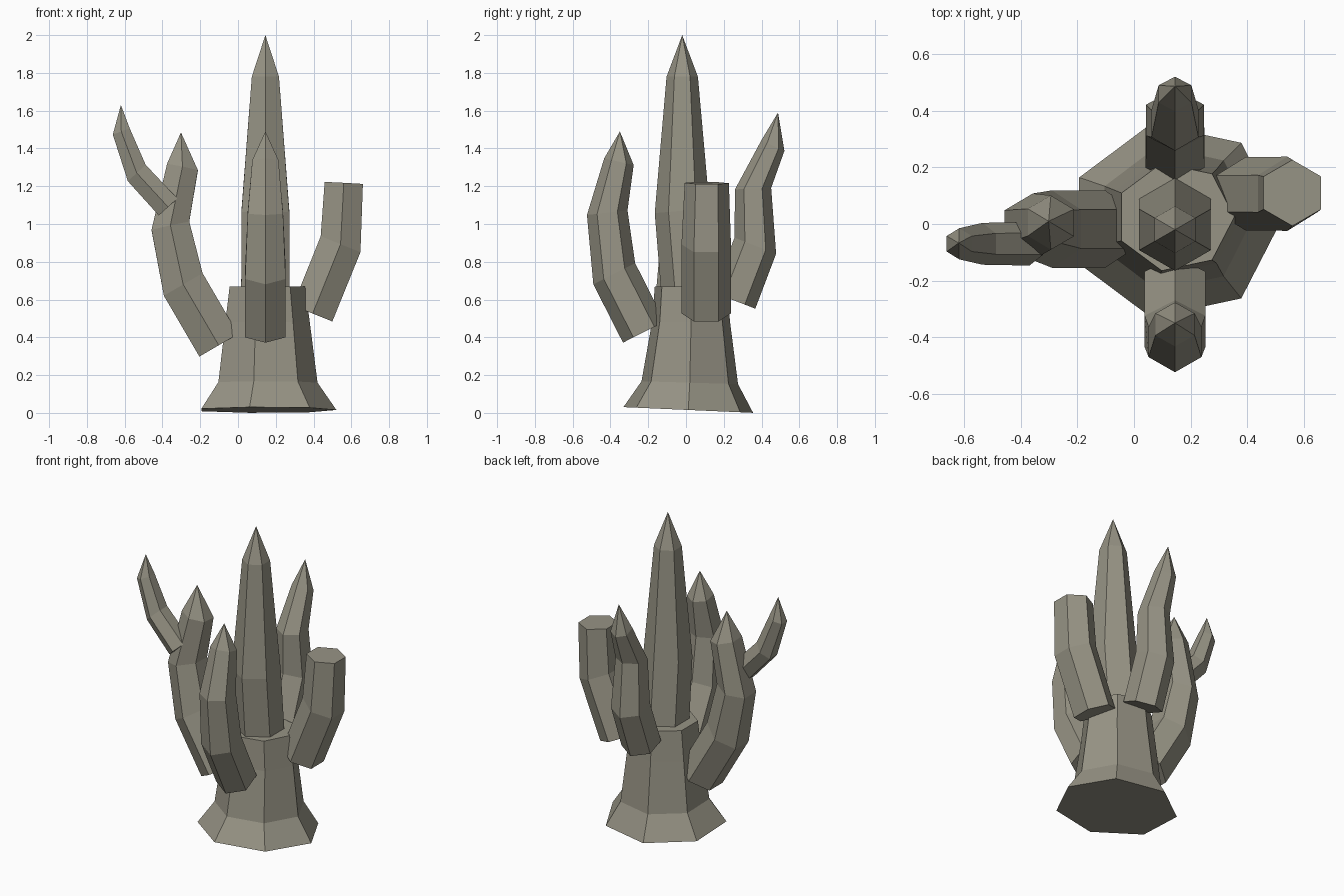
import bpy
from math import sin, cos, tau
from mathutils import Vector

if "Cube" in bpy.data.objects:
    bpy.data.objects.remove(bpy.data.objects["Cube"])

# Dull olive-grey stone
stone = bpy.data.materials.new("stone")
stone.diffuse_color = (0.31, 0.295, 0.235, 1)
stone.use_nodes = True
stone.node_tree.nodes["Principled BSDF"].inputs["Base Color"].default_value = stone.diffuse_color


def make_object(name, verts, faces):
    mesh = bpy.data.meshes.new(name)
    mesh.from_pydata(verts, [], faces)
    mesh.update()
    mesh.materials.append(stone)
    obj = bpy.data.objects.new(name, mesh)
    bpy.context.collection.objects.link(obj)
    return obj


def skin(name, rings, tip=None):
    """Bridge equal rings of points, cap the base, close with a tip or a flat cap."""
    n = len(rings[0])
    verts = [p for ring in rings for p in ring]
    faces = [tuple(reversed(range(n)))]
    for k in range(len(rings) - 1):
        for i in range(n):
            a, b = k * n + i, k * n + (i + 1) % n
            faces.append((a, b, b + n, a + n))
    last = (len(rings) - 1) * n
    if tip:
        verts.append(Vector(tip))
        faces += [(last + i, last + (i + 1) % n, last + n) for i in range(n)]
    else:
        faces.append(tuple(range(last, last + n)))
    return make_object(name, verts, faces)


def arm(name, path, tip=None):
    """Six-sided limb; each (x, y, z, radius) ring squares up to the segment below it."""
    pts = [Vector(p[:3]) for p in path]
    rings = []
    for k, c in enumerate(pts):
        j = max(k, 1)
        t = (pts[j] - pts[j - 1]).normalized()
        u = t.cross(Vector((1, 0, 0))).normalized()
        v = t.cross(u)
        r = path[k][3]
        rings.append([c + r * (cos(tau * i / 6) * u + sin(tau * i / 6) * v) for i in range(6)])
    return skin(name, rings, tip)


# Seven-sided flared trunk: height, centre y, x radius, y radius, base tilt
CX = 0.145
trunk = []
for z, cy, rx, ry, tilt in [(0.0155, 0.012, 0.376, 0.352, -0.044),
                            (0.16, 0.02, 0.276, 0.262, -0.03),
                            (0.48, 0.027, 0.235, 0.212, -0.01),
                            (0.67, 0.025, 0.21, 0.195, 0)]:
    trunk.append([Vector((CX + rx * cos(tau * i / 7), cy + ry * sin(tau * i / 7),
                          z + tilt * ry * sin(tau * i / 7))) for i in range(7)])
skin("trunk", trunk)

# Tall central spike
arm("central_spike", [(CX, 0.02, 0.6, 0.148), (CX, -0.02, 1.07, 0.146),
                      (CX, -0.02, 1.78, 0.083)], (CX, -0.02, 2.0))

# Front and back arms
arm("front_arm", [(CX, -0.223, 0.428, 0.124), (CX, -0.38, 0.737, 0.124),
                  (CX, -0.417, 1.06, 0.108), (CX, -0.355, 1.33, 0.08)], (CX, -0.35, 1.49))
arm("back_arm", [(CX, 0.255, 0.595, 0.12), (CX, 0.367, 0.885, 0.118),
                 (CX, 0.355, 1.187, 0.096), (CX, 0.46, 1.415, 0.067)], (CX, 0.487, 1.59))

# Blunt right arm with a flat cut end
arm("right_arm", [(0.395, 0.107, 0.526, 0.13), (0.543, 0.107, 0.893, 0.131),
                  (0.56, 0.11, 1.217, 0.117)])

# Left arm and the small branch growing from it
arm("left_arm", [(-0.102, -0.018, 0.358, 0.137), (-0.29, -0.018, 0.68, 0.137),
                 (-0.358, -0.01, 0.99, 0.118), (-0.294, 0.005, 1.3, 0.096)], (-0.302, 0.01, 1.485))
arm("left_branch", [(-0.37, -0.07, 1.09, 0.077), (-0.536, -0.07, 1.27, 0.074),
                    (-0.618, -0.07, 1.49, 0.055)], (-0.62, -0.067, 1.63))
